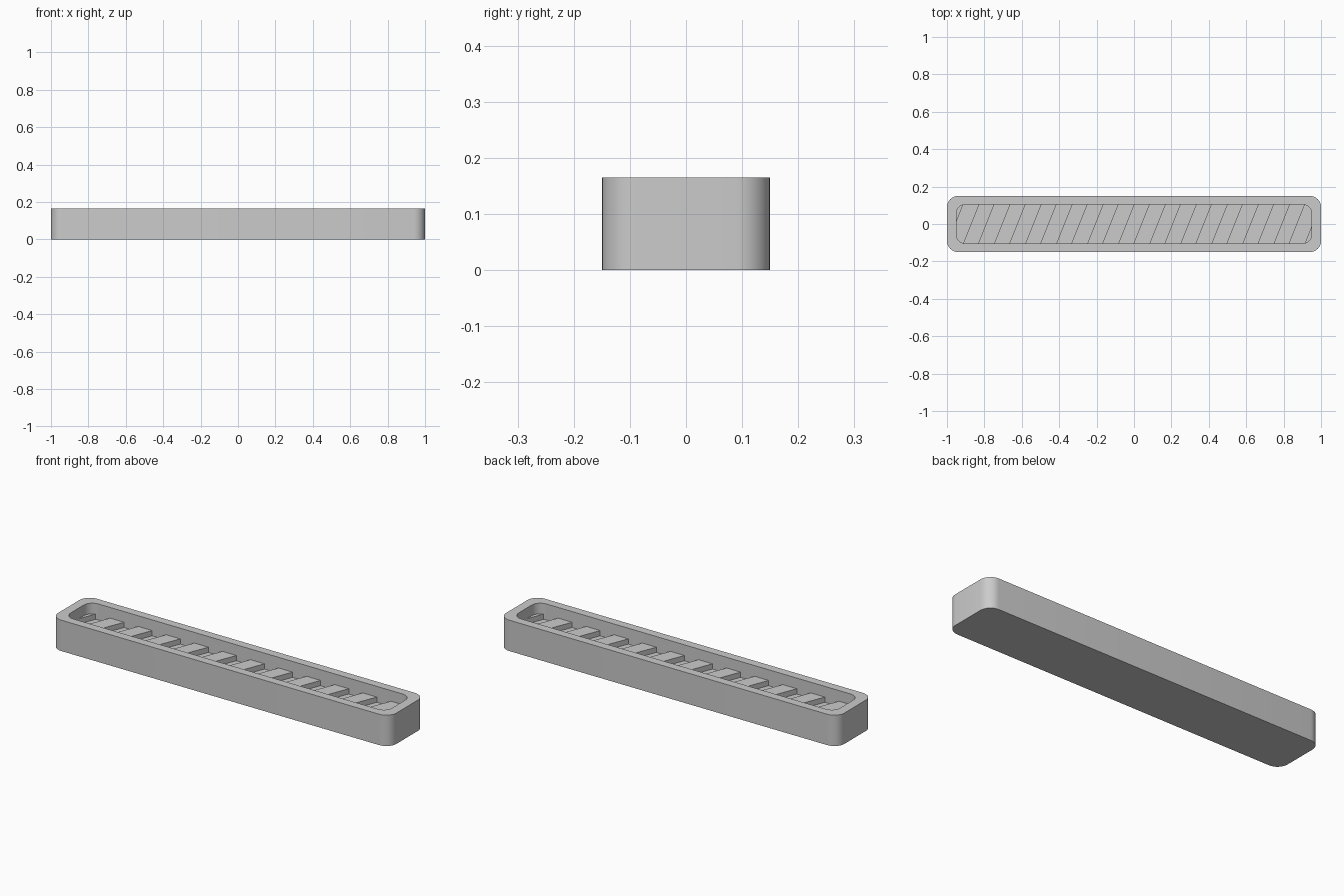
import bpy, bmesh, math
from mathutils import Vector

if "Cube" in bpy.data.objects:
    bpy.data.objects.remove(bpy.data.objects["Cube"])

HEIGHT, FLOOR, SLAT_TOP = 0.165, 0.08, 0.108
PITCH = 0.083          # width of one slat, and of the gap between slats
LEAN = 0.4             # x shift of a slat per unit of y


def rounded_ring(hx, hy, r, z, steps=8):
    """Points of a rounded rectangle, counter-clockwise."""
    pts = []
    for i, (sx, sy) in enumerate([(1, 1), (-1, 1), (-1, -1), (1, -1)]):
        for s in range(steps + 1):
            a = math.pi / 2 * (i + s / steps)
            pts.append((sx * (hx - r) + r * math.cos(a),
                        sy * (hy - r) + r * math.sin(a), z))
    return pts


def loft(bm, rings):
    """Skin a stack of equal rings and cap both ends."""
    loops = [[bm.verts.new(p) for p in ring] for ring in rings]
    n = len(loops[0])
    for a, b in zip(loops, loops[1:]):
        for i in range(n):
            j = (i + 1) % n
            bm.faces.new((a[i], a[j], b[j], b[i]))
    bm.faces.new(loops[0][::-1])
    bm.faces.new(loops[-1])


def finish(bm, name):
    bmesh.ops.recalc_face_normals(bm, faces=bm.faces)
    mesh = bpy.data.meshes.new(name)
    bm.to_mesh(mesh)
    bm.free()
    ob = bpy.data.objects.new(name, mesh)
    bpy.context.collection.objects.link(ob)
    bpy.ops.object.select_all(action='DESELECT')
    ob.select_set(True)
    bpy.context.view_layer.objects.active = ob
    bpy.ops.object.shade_smooth_by_angle(angle=math.radians(30))
    return ob


# Tray: outer wall, flat rim, inner wall and floor
bm = bmesh.new()
loft(bm, [rounded_ring(1, 0.15, 0.06, 0),
          rounded_ring(1, 0.15, 0.06, HEIGHT),
          rounded_ring(0.95, 0.105, 0.05, HEIGHT),
          rounded_ring(0.95, 0.105, 0.05, FLOOR)])
finish(bm, "tray")

# Slanted slats: the recess outline cut into leaning bands
normal = Vector((1, -LEAN, 0))
for k in range(-12, 13, 2):
    bm = bmesh.new()
    loft(bm, [rounded_ring(0.951, 0.106, 0.051, FLOOR - 0.002),
              rounded_ring(0.951, 0.106, 0.051, SLAT_TOP)])
    for side in (-1, 1):
        cut = bmesh.ops.bisect_plane(
            bm, geom=bm.verts[:] + bm.edges[:] + bm.faces[:],
            plane_co=((k + side * 0.5) * PITCH, 0, 0),
            plane_no=normal * side, clear_outer=True)
        edges = [e for e in cut["geom_cut"] if isinstance(e, bmesh.types.BMEdge)]
        edges = [e for e in edges if e.is_valid and e.is_boundary]
        if edges:
            bmesh.ops.holes_fill(bm, edges=edges, sides=0)
    finish(bm, f"slat_{k // 2 + 7}")
